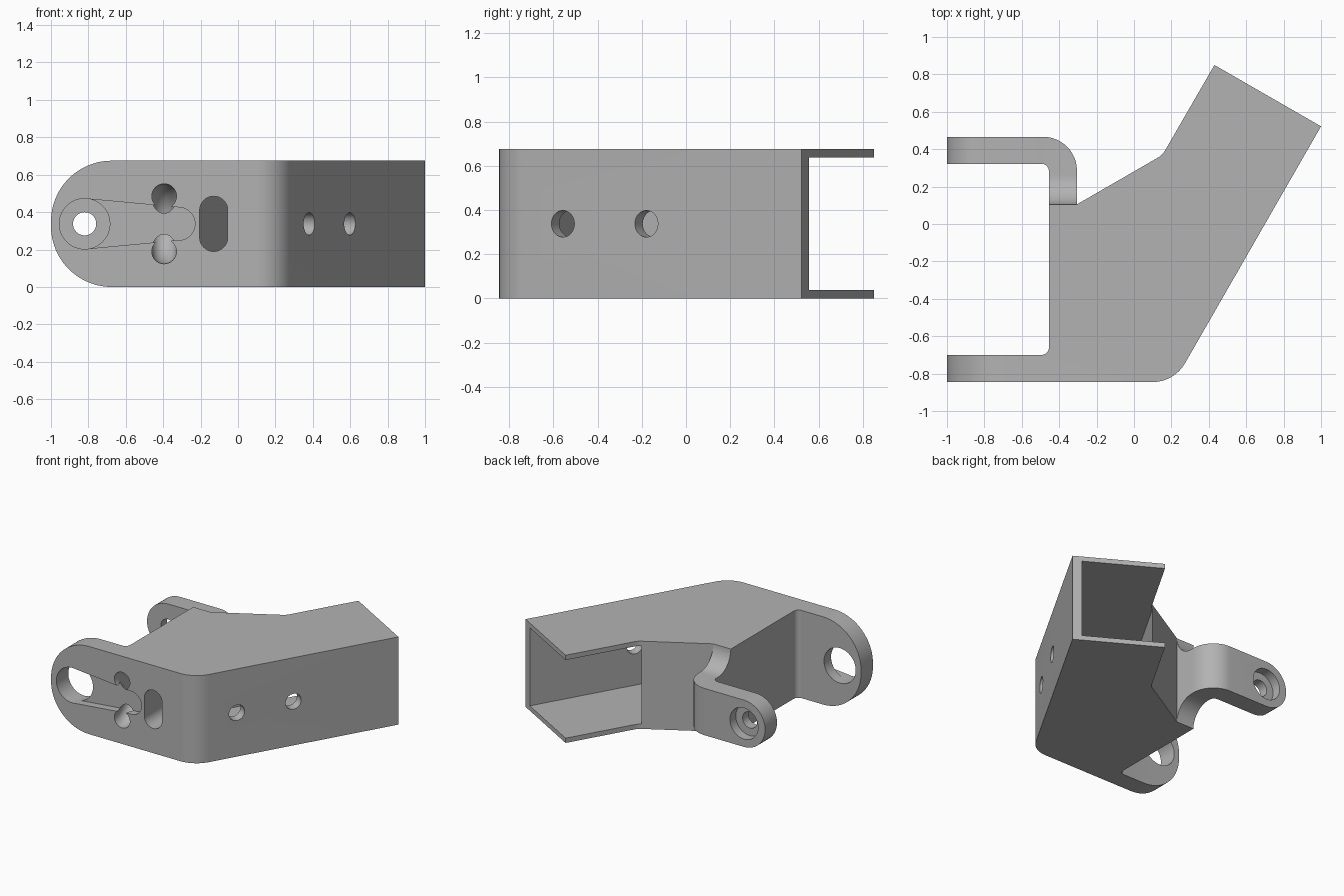
import bpy, bmesh, math
from mathutils import Vector, Matrix

if "Cube" in bpy.data.objects:
    bpy.data.objects.remove(bpy.data.objects["Cube"], do_unlink=True)

grey = bpy.data.materials.new("plain grey")
grey.use_nodes = True
grey.diffuse_color = (0.45, 0.45, 0.45, 1)
grey.node_tree.nodes["Principled BSDF"].inputs["Base Color"].default_value = grey.diffuse_color

H = 0.675          # bracket height
MID = H / 2
FRONT = -0.845
PIVOT = -0.82      # x of the hinge axis


def rounded(corners, steps=12):
    """Closed outline from (x, y, radius) corners."""
    out = []
    for i, (x, y, r) in enumerate(corners):
        p = Vector((x, y))
        if r == 0:
            out.append(p)
            continue
        a = (Vector(corners[i - 1][:2]) - p).normalized()
        b = (Vector(corners[(i + 1) % len(corners)][:2]) - p).normalized()
        half = a.angle(b) / 2
        start = p + a * (r / math.tan(half))
        centre = p + (a + b).normalized() * (r / math.sin(half))
        v = start - centre
        sweep = math.pi - 2 * half
        turn = -1 if a.x * b.y - a.y * b.x > 0 else 1
        for k in range(steps + 1):
            out.append(centre + Matrix.Rotation(turn * sweep * k / steps, 2) @ v)
    return out


def arc(cx, cy, r, a0, a1, steps=24):
    return [Vector((cx + r * math.cos(math.radians(a0 + (a1 - a0) * k / steps)),
                    cy + r * math.sin(math.radians(a0 + (a1 - a0) * k / steps))))
            for k in range(steps + 1)]


def prism(name, outline, axis, lo, hi):
    """Extrude an outline along an axis; the outline uses the other two axes."""
    place = {"x": lambda p: (lo, p[0], p[1]),
             "y": lambda p: (p[0], lo, p[1]),
             "z": lambda p: (p[0], p[1], lo)}[axis]
    shift = Vector([hi - lo if axis == c else 0 for c in "xyz"])
    bm = bmesh.new()
    face = bm.faces.new([bm.verts.new(place(p)) for p in outline])
    moved = bmesh.ops.extrude_face_region(bm, geom=[face])["geom"]
    bmesh.ops.translate(bm, vec=shift, verts=[g for g in moved if isinstance(g, bmesh.types.BMVert)])
    bmesh.ops.recalc_face_normals(bm, faces=bm.faces)
    mesh = bpy.data.meshes.new(name)
    bm.to_mesh(mesh)
    bm.free()
    ob = bpy.data.objects.new(name, mesh)
    bpy.context.collection.objects.link(ob)
    ob.data.materials.append(grey)
    return ob


def combine(target, tool, operation):
    tool.hide_render = True
    mod = target.modifiers.new(operation, "BOOLEAN")
    mod.operation, mod.object, mod.solver = operation, tool, "EXACT"
    bpy.context.view_layer.objects.active = target
    bpy.ops.object.modifier_apply(modifier=mod.name)
    bpy.data.objects.remove(tool, do_unlink=True)


def hole(name, x, y, z, r, depth, angle=0):
    """Cylinder cutter lying along y, turned about z."""
    bpy.ops.mesh.primitive_cylinder_add(vertices=48, radius=r, depth=depth, location=(x, y, z),
                                        rotation=(math.pi / 2, 0, angle))
    bpy.context.object.name = name
    return bpy.context.object


# Main body with the front arm, rounded at the hinge end
body = prism("bracket_body", rounded([
    (-1, FRONT, 0), (0.215, FRONT, 0.2), (1, 0.522, 0), (0.43, 0.85, 0),
    (0.152, 0.369, 0.1), (-0.305, 0.105, 0), (-0.455, 0.105, 0),
    (-0.455, -0.70, 0.04), (-1, -0.70, 0)]), "z", 0, H)
combine(body, prism("side_outline", rounded([
    (-1, 0, 0.325), (2, 0, 0), (2, H, 0), (-1, H, 0.325)], 24), "y", -2, 2), "INTERSECT")

# Curved rear arm with a rounded tip
ARM = 0.18
rear = prism("rear_arm", rounded([
    (-1, 0.322, 0), (-0.455, 0.322, 0.04), (-0.455, 0.05, 0), (-0.305, 0.05, 0),
    (-0.305, 0.466, 0.18), (-1, 0.466, 0)]), "z", MID - ARM, MID + ARM)
tip = arc(PIVOT, MID, ARM, 90, 270) + [Vector((1, MID - ARM)), Vector((1, MID + ARM))]
combine(rear, prism("tip_outline", tip, "y", -2, 2), "INTERSECT")

# Coves blending the rear arm into the full body height
cove = MID - ARM
edge = 0.105
blend = (arc(edge + cove, 0, cove, 90, 180, 12) + arc(edge + cove, H, cove, 180, 270, 12))
blend = [Vector((edge - 0.05, H)), Vector((edge - 0.05, 0))] + blend[13 - 1:0:-1][:12] + \
    [Vector((edge + cove, cove)), Vector((edge + cove, H - cove))] + blend[:12:-1][1:]
combine(rear, prism("arm_blend", blend, "x", -0.455, -0.305), "UNION")
combine(body, rear, "UNION")

# Channel running along the angled leg, open at its end and inner side
along = Vector((0.5, math.sqrt(0.75)))
out = Vector((along.y, -along.x))
channel = [along * s + out * n for s, n in
           ((-0.45, -0.065), (-0.45, 0.536), (1.3, 0.536), (1.3, -0.065))]
combine(body, prism("channel", channel, "z", 0.037, H - 0.037), "DIFFERENCE")

# Cable slot through the front into the channel
slot = arc(-0.13, 0.41, 0.075, 0, 180) + arc(-0.13, 0.265, 0.075, 180, 360)
combine(body, prism("cable_slot", slot, "y", -1, -0.28), "DIFFERENCE")

# Curved tie tunnel behind the front face
bpy.ops.mesh.primitive_torus_add(major_radius=0.148, minor_radius=0.066, major_segments=64,
                                 minor_segments=32, location=(-0.395, FRONT, MID),
                                 rotation=(0, math.pi / 2, 0))
combine(body, bpy.context.object, "DIFFERENCE")

# Tapered recess in the front arm
taper = arc(PIVOT, MID, 0.134, 85, 275) + arc(-0.318, MID, 0.088, -95, 85)
combine(body, prism("taper_recess", taper, "y", -1, FRONT + 0.06), "DIFFERENCE")

# Hinge holes, counterbore and the two screw holes of the angled leg
combine(body, hole("front_hinge_hole", PIVOT, -0.77, MID, 0.135, 0.4), "DIFFERENCE")
combine(body, hole("rear_hinge_hole", PIVOT, 0.4, MID, 0.062, 0.4), "DIFFERENCE")
combine(body, hole("counterbore", PIVOT, 0.495, MID, 0.12, 0.2), "DIFFERENCE")
for x, y in ((0.377, -0.555), (0.595, -0.178)):
    combine(body, hole("screw_hole", x, y, MID, 0.06, 0.3, math.radians(60)), "DIFFERENCE")

body.data.materials.clear()
body.data.materials.append(grey)
for poly in body.data.polygons:
    poly.material_index = 0
bpy.ops.object.select_all(action="DESELECT")
body.select_set(True)
bpy.context.view_layer.objects.active = body
bpy.ops.object.shade_smooth_by_angle(angle=math.radians(30))
